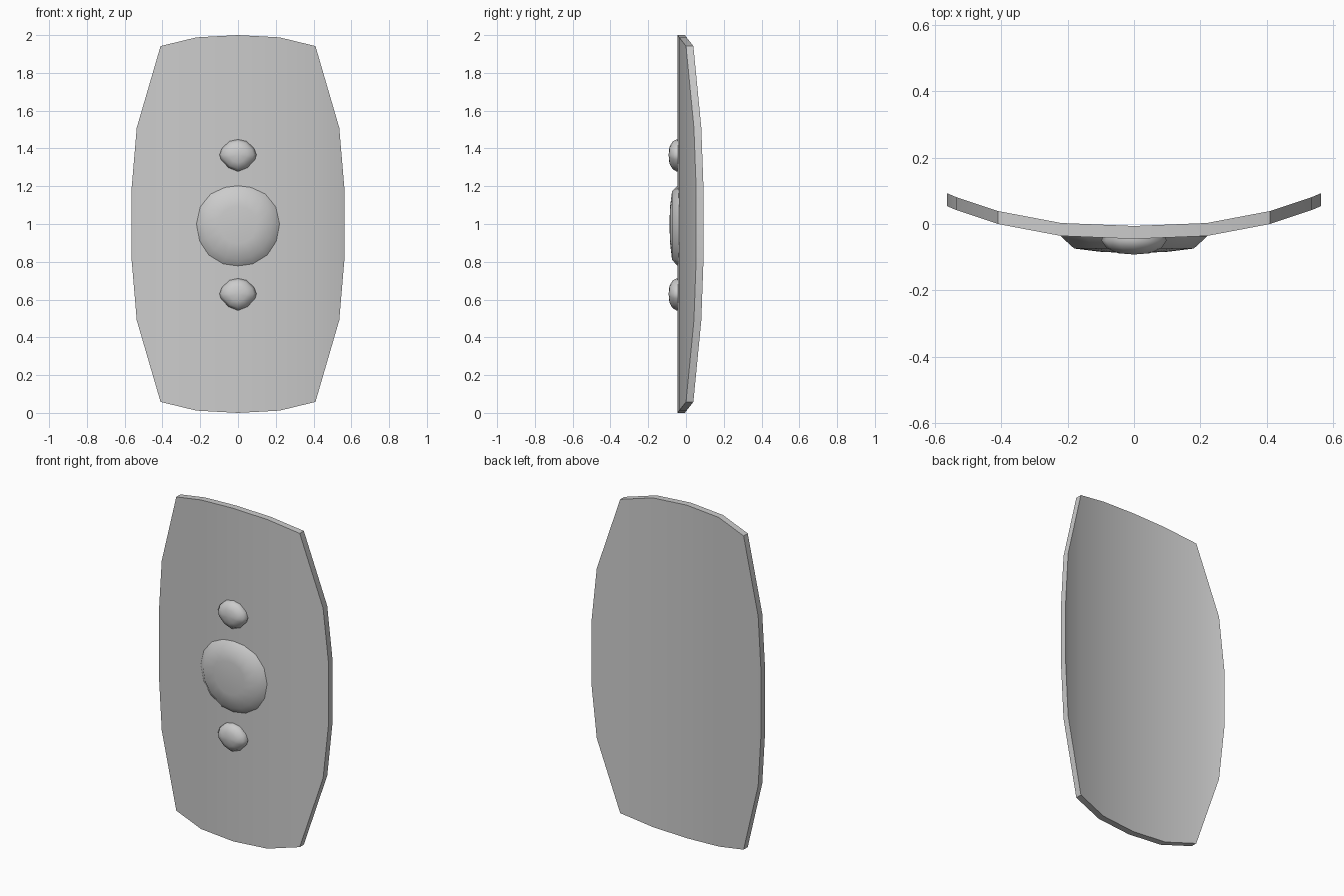
import bpy, bmesh, math
from mathutils import Vector

cube = bpy.data.objects.get("Cube")
if cube:
    bpy.data.objects.remove(cube, do_unlink=True)

grey = bpy.data.materials.new("plain_grey")
grey.use_nodes = True
colour = (0.6, 0.6, 0.6, 1)
grey.diffuse_color = colour
grey.node_tree.nodes["Principled BSDF"].inputs["Base Color"].default_value = colour


def finish(name, bm, angle):
    bmesh.ops.recalc_face_normals(bm, faces=bm.faces)
    mesh = bpy.data.meshes.new(name)
    bm.to_mesh(mesh)
    bm.free()
    mesh.materials.append(grey)
    obj = bpy.data.objects.new(name, mesh)
    bpy.context.collection.objects.link(obj)
    bpy.ops.object.select_all(action='DESELECT')
    obj.select_set(True)
    bpy.context.view_layer.objects.active = obj
    bpy.ops.object.shade_smooth_by_angle(angle=math.radians(angle))


# Curved shield plate: (x, front y, half height) for each column
half = [(0, -0.045, 1.0), (0.22, -0.036, 0.988), (0.41, 0.0, 0.942),
        (0.536, 0.042, 0.51), (0.564, 0.054, 0.18)]
columns = [(-x, y, h) for x, y, h in half[:0:-1]] + half
THICK = 0.039
bm = bmesh.new()
rows = []
for x, y, h in columns:
    rows.append([bm.verts.new((x, y + d, 1 + s * h))
                 for d, s in ((0, -1), (0, 1), (THICK, 1), (THICK, -1))])
for a, b in zip(rows, rows[1:]):
    for i in range(4):
        j = (i + 1) % 4
        bm.faces.new((a[i], a[j], b[j], b[i]))
bm.faces.new(rows[0])
bm.faces.new(rows[-1])
finish("shield_plate", bm, 30)


# Rounded bosses: outline of the right half, then shrinking rings to the crown
def boss(name, outline, centre_z, rings, crown):
    points = outline + [(-x, z) for x, z in outline[-2:0:-1]]
    bm = bmesh.new()
    loops = []
    for scale, y in rings:
        loops.append([bm.verts.new((x * scale, y, centre_z + z * scale))
                      for x, z in points])
    n = len(points)
    for a, b in zip(loops, loops[1:]):
        for i in range(n):
            j = (i + 1) % n
            bm.faces.new((a[i], a[j], b[j], b[i]))
    tip = bm.verts.new((0, crown, centre_z))
    for i in range(n):
        bm.faces.new((loops[-1][i], loops[-1][(i + 1) % n], tip))
    bm.faces.new(loops[0])
    finish(name, bm, 60)


large = [(0, 0.21), (0.07, 0.198), (0.145, 0.16), (0.2, 0.09), (0.22, 0.0),
         (0.203, -0.09), (0.155, -0.165), (0.08, -0.215), (0, -0.23)]
boss("centre_boss", large, 1.0,
     [(0.96, -0.03), (1, -0.038), (0.82, -0.074), (0.45, -0.084)], -0.088)

small = [(0, 0.082), (0.045, 0.072), (0.085, 0.035), (0.098, 0.0),
         (0.09, -0.025), (0.05, -0.068), (0, -0.088)]
for label, z in (("upper", 1.366), ("lower", 0.63)):
    boss(label + "_boss", small, z,
         [(0.94, -0.03), (1, -0.05), (0.85, -0.072), (0.5, -0.088)], -0.092)
